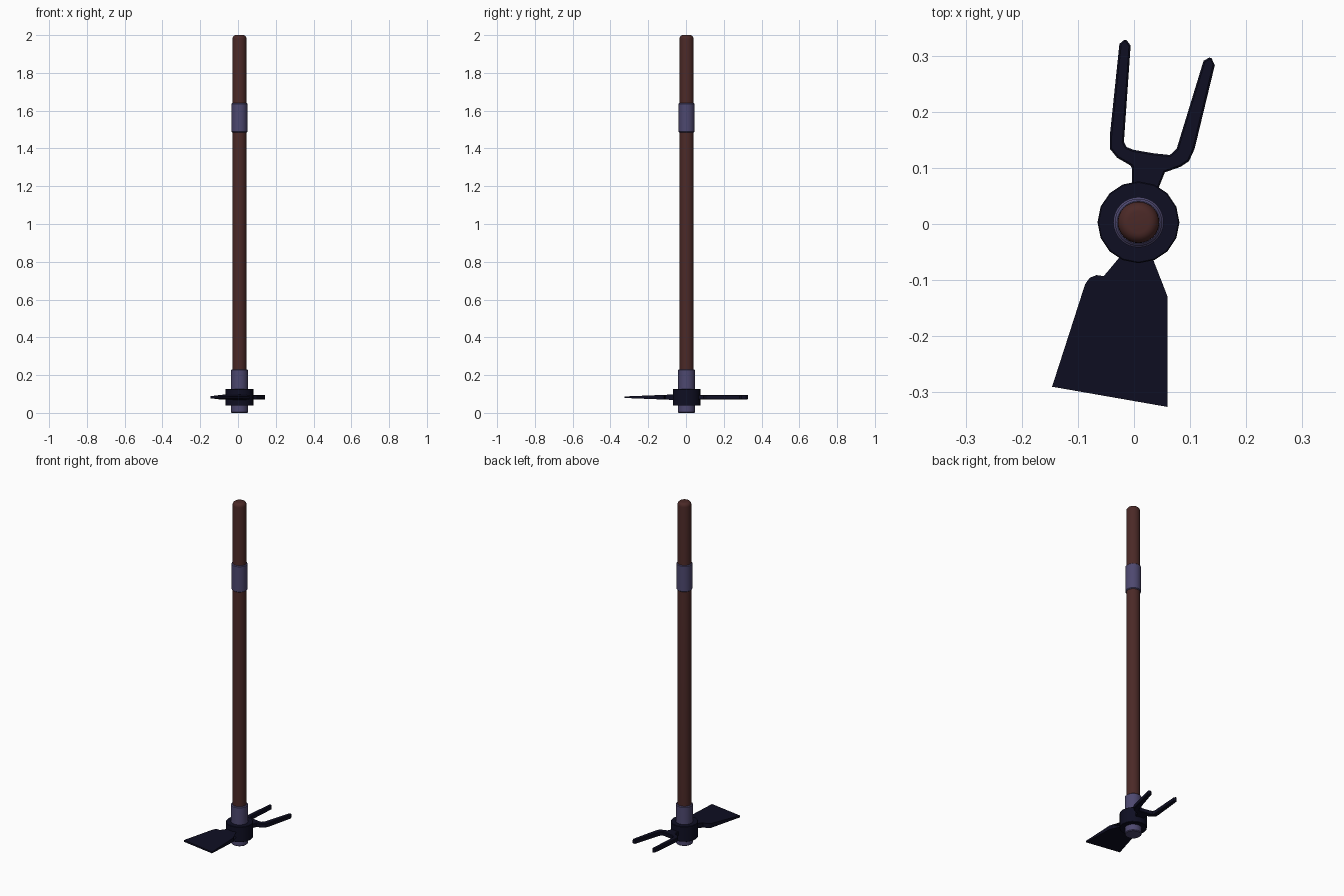
import bpy
import bmesh
import math

if "Cube" in bpy.data.objects:
    bpy.data.objects.remove(bpy.data.objects["Cube"], do_unlink=True)

AXIS = (0.008, 0.003)   # centre of the shaft
HEAD_Z = 0.083          # mid height of the blade and fork


def material(name, rgb):
    m = bpy.data.materials.new(name)
    m.use_nodes = True
    m.diffuse_color = (*rgb, 1)
    m.node_tree.nodes["Principled BSDF"].inputs["Base Color"].default_value = (*rgb, 1)
    return m


wood = material("dark red wood", (0.07, 0.022, 0.02))
iron = material("dark navy iron", (0.0045, 0.0045, 0.016))
band = material("muted violet metal", (0.075, 0.065, 0.16))


def finish(name, bm, mat, smooth):
    bmesh.ops.recalc_face_normals(bm, faces=bm.faces)
    mesh = bpy.data.meshes.new(name)
    bm.to_mesh(mesh)
    bm.free()
    mesh.materials.append(mat)
    obj = bpy.data.objects.new(name, mesh)
    bpy.context.collection.objects.link(obj)
    if smooth:
        bpy.ops.object.select_all(action='DESELECT')
        obj.select_set(True)
        bpy.context.view_layer.objects.active = obj
        bpy.ops.object.shade_smooth_by_angle(angle=math.radians(35))
    return obj


def lathe(name, profile, mat, sides, smooth=True):
    """Closed solid turned around the shaft from (radius, height) points."""
    bm = bmesh.new()
    rings = []
    for r, z in profile:
        rings.append([bm.verts.new((AXIS[0] + r * math.cos(math.tau * i / sides),
                                    AXIS[1] + r * math.sin(math.tau * i / sides), z))
                      for i in range(sides)])
    for a, b in zip(rings, rings[1:]):
        for i in range(sides):
            j = (i + 1) % sides
            bm.faces.new((a[i], a[j], b[j], b[i]))
    bm.faces.new(rings[0])
    bm.faces.new(rings[-1])
    return finish(name, bm, mat, smooth)


def sleeve(name, r, bottom, top, mat, sides=32, chamfer=0.004, smooth=True):
    return lathe(name, [(r - chamfer, bottom), (r, bottom + chamfer),
                        (r, top - chamfer), (r - chamfer, top)], mat, sides, smooth)


def plate(name, outline, half_thickness, mat):
    """Flat outline given thickness; half_thickness is a function of y."""
    bm = bmesh.new()
    top, bottom = [[bm.verts.new((x, y, HEAD_Z + s * half_thickness(y)))
                    for x, y in outline] for s in (1, -1)]
    caps = [bm.faces.new(top), bm.faces.new(bottom)]
    for i in range(len(outline)):
        j = (i + 1) % len(outline)
        bm.faces.new((top[i], top[j], bottom[j], bottom[i]))
    bmesh.ops.triangulate(bm, faces=caps)
    return finish(name, bm, mat, False)


# Wooden shaft with a rounded top
dome = [(0.019 + 0.018 * math.cos(a), 1.98 + 0.02 * math.sin(a))
        for a in [math.pi / 2 * k / 5 for k in range(6)]]
lathe("shaft", [(0.037, 0.02)] + dome, wood, 32)

# Metal bands and the collar holding the tool head
sleeve("lower_sleeve", 0.045, 0.0, 0.23, band)
sleeve("upper_band", 0.042, 1.485, 1.64, band)
sleeve("head_collar", 0.073, 0.038, 0.127, iron, sides=16, chamfer=0.002)

# Hoe blade, thinning towards its cutting edge
blade = [(-0.01, -0.03), (-0.028, -0.062), (-0.042, -0.098), (-0.054, -0.093),
         (-0.067, -0.091), (-0.079, -0.096), (-0.087, -0.107), (-0.146, -0.29),
         (0.06, -0.326), (0.06, -0.13), (0.055, -0.117), (0.042, -0.111),
         (0.021, -0.109), (0.021, -0.03)]
plate("hoe_blade", blade, lambda y: 0.004 + (y + 0.326) * 0.04, iron)

# Two-pronged fork
fork = [(-0.004, 0.03), (-0.004, 0.103), (-0.03, 0.118), (-0.043, 0.134),
        (-0.043, 0.158), (-0.026, 0.321), (-0.015, 0.33), (-0.006, 0.318),
        (-0.018, 0.146), (-0.013, 0.137), (0.0, 0.132), (0.035, 0.126),
        (0.064, 0.123), (0.076, 0.134), (0.124, 0.291), (0.137, 0.298),
        (0.144, 0.283), (0.108, 0.134), (0.098, 0.112), (0.083, 0.102),
        (0.055, 0.092), (0.03, 0.03)]
prongs = plate("fork", fork, lambda y: 0.012, iron)
edge = prongs.modifiers.new("soft_edges", 'BEVEL')
edge.width = 0.003
edge.segments = 1
edge.limit_method = 'ANGLE'
edge.angle_limit = math.radians(60)
